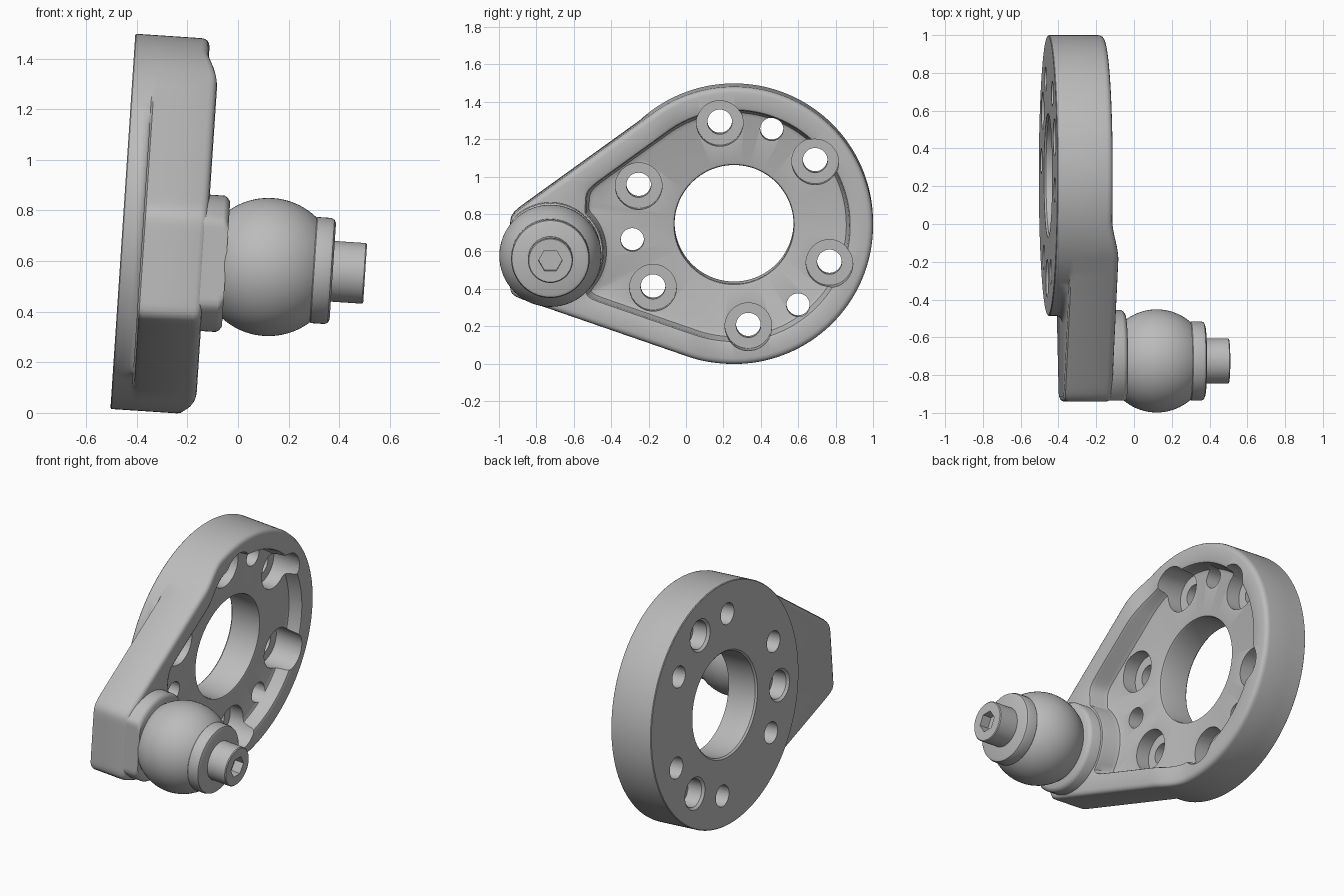
import bpy, bmesh, math
from mathutils import Matrix

if "Cube" in bpy.data.objects:
    bpy.data.objects.remove(bpy.data.objects["Cube"])

steel = bpy.data.materials.new("satin_grey")
steel.use_nodes = True
GREY = (0.5, 0.5, 0.5, 1)
steel.diffuse_color = GREY
steel.node_tree.nodes["Principled BSDF"].inputs["Base Color"].default_value = GREY

# The whole part leans slightly; local x is the bore axis.
PLACE = Matrix.Translation((-0.455, 0.257, 0.757)) @ Matrix.Rotation(math.radians(3.8), 4, 'Y')
BOSS = (-0.982, -0.142)
DISC = 0.743
END = 1.198
UPPER, LOWER = math.radians(125.8), math.radians(250.9)


def val(f, *args):
    return f(*args) if callable(f) else f


def add_loft(bm, rings, centre=(0, 0), n=64, closed=False):
    """Skin rings of (radius, depth); either may be a function."""
    loops = []
    for radius, depth in rings:
        loop = []
        for i in range(n):
            a = 2 * math.pi * i / n
            r = val(radius, a)
            y, z = centre[0] + r * math.cos(a), centre[1] + r * math.sin(a)
            loop.append(bm.verts.new((val(depth, y, z), y, z)))
        loops.append(loop)
    pairs = list(zip(loops, loops[1:]))
    if closed:
        pairs.append((loops[-1], loops[0]))
    else:
        bm.faces.new(loops[0])
        bm.faces.new(loops[-1])
    for a, b in pairs:
        for i in range(n):
            j = (i + 1) % n
            bm.faces.new((a[i], a[j], b[j], b[i]))


def finish(name, bm):
    bmesh.ops.remove_doubles(bm, verts=bm.verts, dist=1e-5)
    bmesh.ops.recalc_face_normals(bm, faces=bm.faces)
    mesh = bpy.data.meshes.new(name)
    bm.to_mesh(mesh)
    bm.free()
    mesh.materials.append(steel)
    ob = bpy.data.objects.new(name, mesh)
    bpy.context.collection.objects.link(ob)
    ob.matrix_world = PLACE
    return ob


def smooth(ob):
    bpy.ops.object.select_all(action='DESELECT')
    ob.select_set(True)
    bpy.context.view_layer.objects.active = ob
    bpy.ops.object.shade_smooth_by_angle(angle=math.radians(35))


def part(name, rings, centre=BOSS, n=64):
    bm = bmesh.new()
    add_loft(bm, rings, centre, n)
    smooth(finish(name, bm))


# Teardrop outline: a circle with two tangents and a blunt end
def teardrop(a, r, end, p):
    if not UPPER < a < LOWER:
        return r
    terms = (math.cos(a - UPPER) / r, math.cos(a - LOWER) / r, -math.cos(a) / end)
    return sum(max(0, t) ** p for t in terms) ** (-1 / p)


def outer(d):
    return lambda a: teardrop(a, DISC - d, END - d, 60)


# Back of the arm: fillet out of the disc, and rounded edge
def fillet(d):
    return lambda a: max(DISC, min(DISC + d, outer(0.025)(a)))


def arm_edge(d):
    return lambda a: max(DISC, outer(d)(a))


# Pocket outline: inner teardrop that steps around the boss
def pocket(d):
    def radius(a):
        r = teardrop(a, 0.615 - d, 0.79 - d, 40)
        b = BOSS[0] * math.cos(a) + BOSS[1] * math.sin(a)
        q = b * b - BOSS[0] ** 2 - BOSS[1] ** 2 + (0.285 + d) ** 2
        return min(r, b - math.sqrt(q)) if b > 0 and q > 0 else r
    return radius


# Rim height: rises from the disc towards the boss
def rim(drop):
    def depth(y, z):
        along = (y * BOSS[0] + z * BOSS[1]) / math.hypot(*BOSS)
        t = min(1, max(0, (along - 0.13) / 0.24))
        return 0.296 + 0.04 * t * t * (3 - 2 * t) - drop
    return depth


FLOOR = 0.205
BACK = 0.08
bm = bmesh.new()
add_loft(bm, [
    (0.318, 0.01), (0.328, 0), (DISC - 0.004, 0), (DISC, 0.004),
    (DISC, BACK - 0.04), (fillet(0.005), BACK - 0.02),
    (fillet(0.018), BACK - 0.006), (fillet(0.04), BACK),
    (arm_edge(0.025), BACK), (arm_edge(0.008), BACK + 0.008), (outer(0), BACK + 0.025),
    (outer(0), rim(0.032)), (outer(0.003), rim(0.018)), (outer(0.009), rim(0.009)),
    (outer(0.018), rim(0.003)), (outer(0.032), rim(0)),
    (pocket(-0.02), rim(0)), (pocket(-0.006), rim(0.006)), (pocket(0), rim(0.02)),
    (pocket(0.006), FLOOR + 0.03), (pocket(0.015), FLOOR + 0.009), (pocket(0.035), FLOOR),
    (0.333, FLOOR), (0.322, FLOOR - 0.004), (0.318, FLOOR - 0.015)], n=360, closed=True)
plate = finish("mounting_plate", bm)

# Bolt holes sunk from the front, locating holes sunk from the back
bm = bmesh.new()


def drill(degrees, rings):
    a = math.radians(degrees)
    add_loft(bm, rings, (0.55 * math.cos(a), 0.55 * math.sin(a)), 48)


for k in range(6):
    drill(38 + 60 * k, [(0.125, 0.5), (0.125, 0.115), (0.066, 0.115), (0.066, -0.1)])
for k in range(3):
    drill(68.5 + 120 * k, [(0.062, 0.5), (0.062, 0.11), (0.086, 0.11), (0.086, 0.014),
                           (0.1, 0), (0.1, -0.1)])
cutter = finish("hole_cutter", bm)
cutter.hide_render = True
bpy.context.view_layer.update()
mod = plate.modifiers.new("holes", 'BOOLEAN')
mod.operation = 'DIFFERENCE'
mod.solver = 'EXACT'
mod.object = cutter
bpy.context.view_layer.objects.active = plate
bpy.ops.object.modifier_apply(modifier=mod.name)
bpy.data.objects.remove(cutter)
smooth(plate)


# Boss pad, trimmed flush with the end of the arm
def pad(r):
    limit = END + BOSS[0] - 0.006
    return lambda a: min(r, limit / -math.cos(a)) if math.cos(a) < 0 else r


part("boss_pad", [(pad(0.27), 0.22), (pad(0.27), 0.395), (pad(0.262), 0.408), (pad(0.247), 0.418)], n=96)

# Ball, cut flat where it meets the pad and the collar
BALL, MID = 0.273, 0.586
ball = []
for i in range(25):
    t = math.radians(-46 + 92 * i / 24)
    ball.append((BALL * math.cos(t), MID + BALL * math.sin(t)))
part("ball", ball)

# Collar with rounded edges
part("collar", [(0.19, 0.757), (0.204, 0.76), (0.21, 0.767), (0.21, 0.82),
                (0.205, 0.834), (0.19, 0.841)])


# Screw head with a hexagonal socket
def hexagon(a):
    return 0.055 / math.cos(a % (math.pi / 3) - math.pi / 6)


part("socket_screw", [(0.12, 0.8), (0.12, 0.964), (0.115, 0.969), (hexagon, 0.969), (hexagon, 0.909)], n=60)
